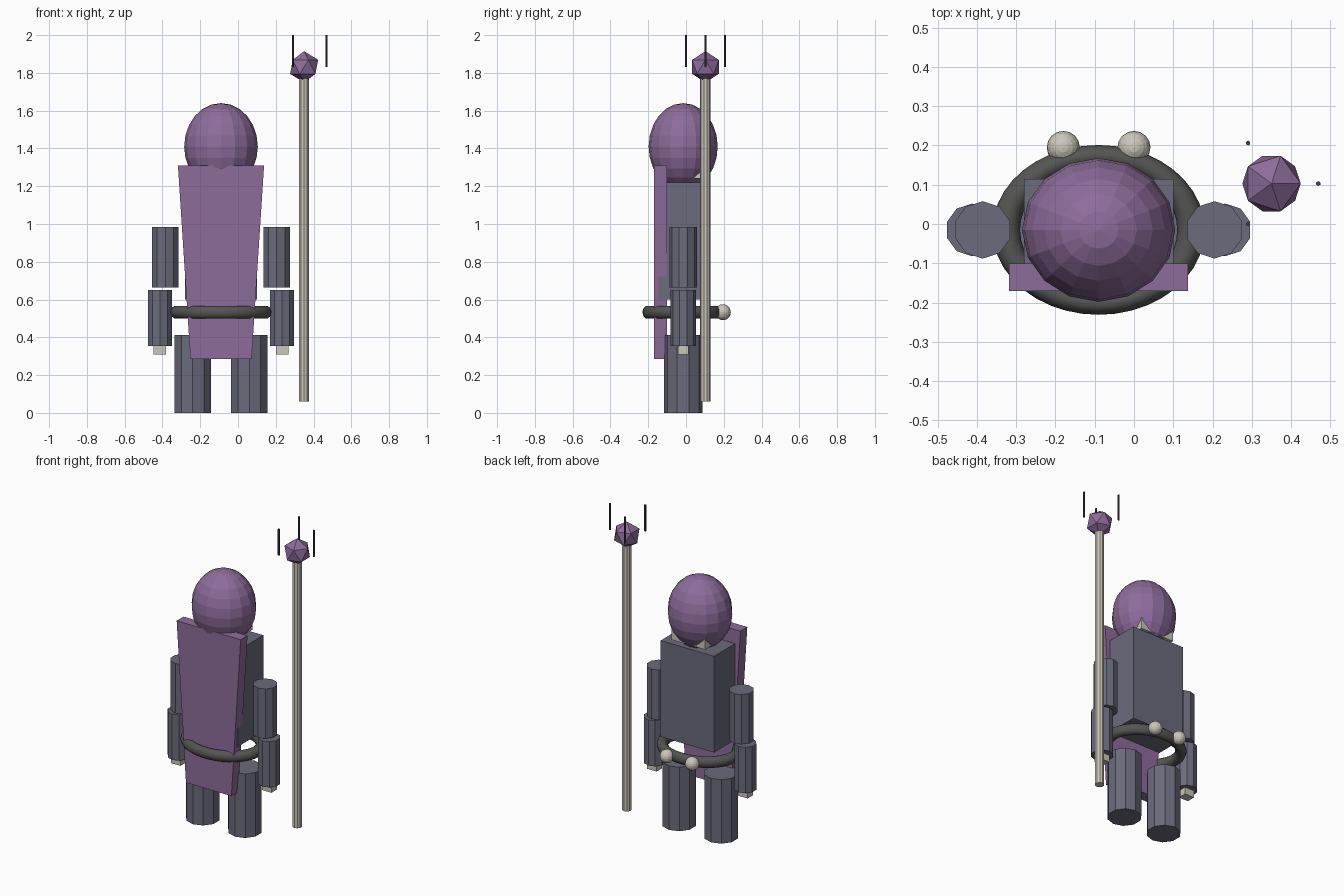
import bpy, bmesh, math
from mathutils import Matrix, Vector

cube = bpy.data.objects.get("Cube")
if cube:
    bpy.data.objects.remove(cube, do_unlink=True)


def material(name, r, g, b):
    m = bpy.data.materials.new(name)
    m.use_nodes = True
    m.diffuse_color = (r, g, b, 1)
    m.node_tree.nodes["Principled BSDF"].inputs["Base Color"].default_value = (r, g, b, 1)
    return m


purple = material("robe_purple", 0.27, 0.15, 0.33)
slate = material("slate_cloth", 0.145, 0.147, 0.2)
bone = material("bone", 0.6, 0.57, 0.49)
belt_grey = material("dark_leather", 0.09, 0.09, 0.085)
dark = material("dark_metal", 0.06, 0.05, 0.08)

CX, CY = -0.09, -0.015   # body axis
SX, SY = 0.35, 0.103     # staff axis


def finish(name, bm, mat):
    me = bpy.data.meshes.new(name)
    bmesh.ops.recalc_face_normals(bm, faces=bm.faces)
    bm.to_mesh(me)
    bm.free()
    me.materials.append(mat)
    ob = bpy.data.objects.new(name, me)
    bpy.context.collection.objects.link(ob)
    return ob


def box(name, x, y, z, mat, bottom_scale=1):
    """Box from (min, max) ranges, with an optional narrower bottom."""
    bm = bmesh.new()
    bmesh.ops.create_cube(bm, size=1)
    for v in bm.verts:
        k = bottom_scale if v.co.z < 0 else 1
        v.co = Vector(((x[0] + x[1]) / 2 + v.co.x * k * (x[1] - x[0]),
                       (y[0] + y[1]) / 2 + v.co.y * (y[1] - y[0]),
                       (z[0] + z[1]) / 2 + v.co.z * (z[1] - z[0])))
    return finish(name, bm, mat)


def cylinder(name, x, y, z0, z1, r, sides, mat):
    bm = bmesh.new()
    bmesh.ops.create_cone(bm, cap_ends=True, segments=sides, radius1=r, radius2=r, depth=z1 - z0,
                          matrix=Matrix.Translation((x, y, (z0 + z1) / 2)))
    return finish(name, bm, mat)


def ball(name, centre, radii, segments, rings, mat):
    bm = bmesh.new()
    bmesh.ops.create_uvsphere(bm, u_segments=segments, v_segments=rings, radius=1,
                              matrix=Matrix.Translation(centre) @ Matrix.Diagonal((*radii, 1)))
    return finish(name, bm, mat)


# Head, jaw, torso and cape
ball("hood", (CX, CY, 1.41), (0.195, 0.183, 0.23), 16, 12, purple)
box("jaw", (CX - 0.12, CX + 0.12), (-0.02, 0.105), (1.24, 1.34), bone)
box("torso", (CX - 0.19, CX + 0.19), (-0.145, 0.115), (0.6, 1.22), slate)
box("cape", (CX - 0.228, CX + 0.228), (-0.17, -0.1), (0.285, 1.31), purple, 0.71)

# Limbs and belt ornaments, mirrored about the body axis
for side, s in (("left", 1), ("right", -1)):
    cylinder(side + "_leg", CX + s * 0.15, CY, 0, 0.412, 0.102, 10, slate)
    cylinder(side + "_upper_arm", CX + s * 0.295, CY, 0.665, 0.985, 0.073, 10, slate)
    cylinder(side + "_forearm", CX + s * 0.322, CY, 0.355, 0.65, 0.067, 10, slate)
    hx = CX + s * 0.324
    box(side + "_hand", (hx - 0.034, hx + 0.034), (CY - 0.028, CY + 0.028), (0.31, 0.37), bone)
    ball(side + "_belt_bead", (CX + s * 0.09, 0.195, 0.533), (0.042, 0.042, 0.042), 16, 10, bone)

# Oval belt ring
bpy.ops.mesh.primitive_torus_add(major_segments=40, minor_segments=10, major_radius=0.235,
                                 minor_radius=0.035, location=(CX, CY, 0.533))
belt = bpy.context.object
belt.name = "belt"
belt.scale.y = 0.8
belt.data.materials.append(belt_grey)
bpy.ops.object.shade_smooth_by_angle(angle=math.radians(40))

# Staff with crystal and three floating prongs
cylinder("staff", SX, SY, 0.06, 1.78, 0.028, 10, bone)
bm = bmesh.new()
bmesh.ops.create_icosphere(bm, subdivisions=1, radius=0.083,
                           matrix=Matrix.Translation((SX, SY, 1.832)))
finish("staff_crystal", bm, purple)
for i in range(3):
    a = i * math.tau / 3
    cylinder(f"staff_prong_{i + 1}", SX + 0.119 * math.cos(a), SY + 0.119 * math.sin(a),
             1.83, 2.0, 0.006, 6, dark)
